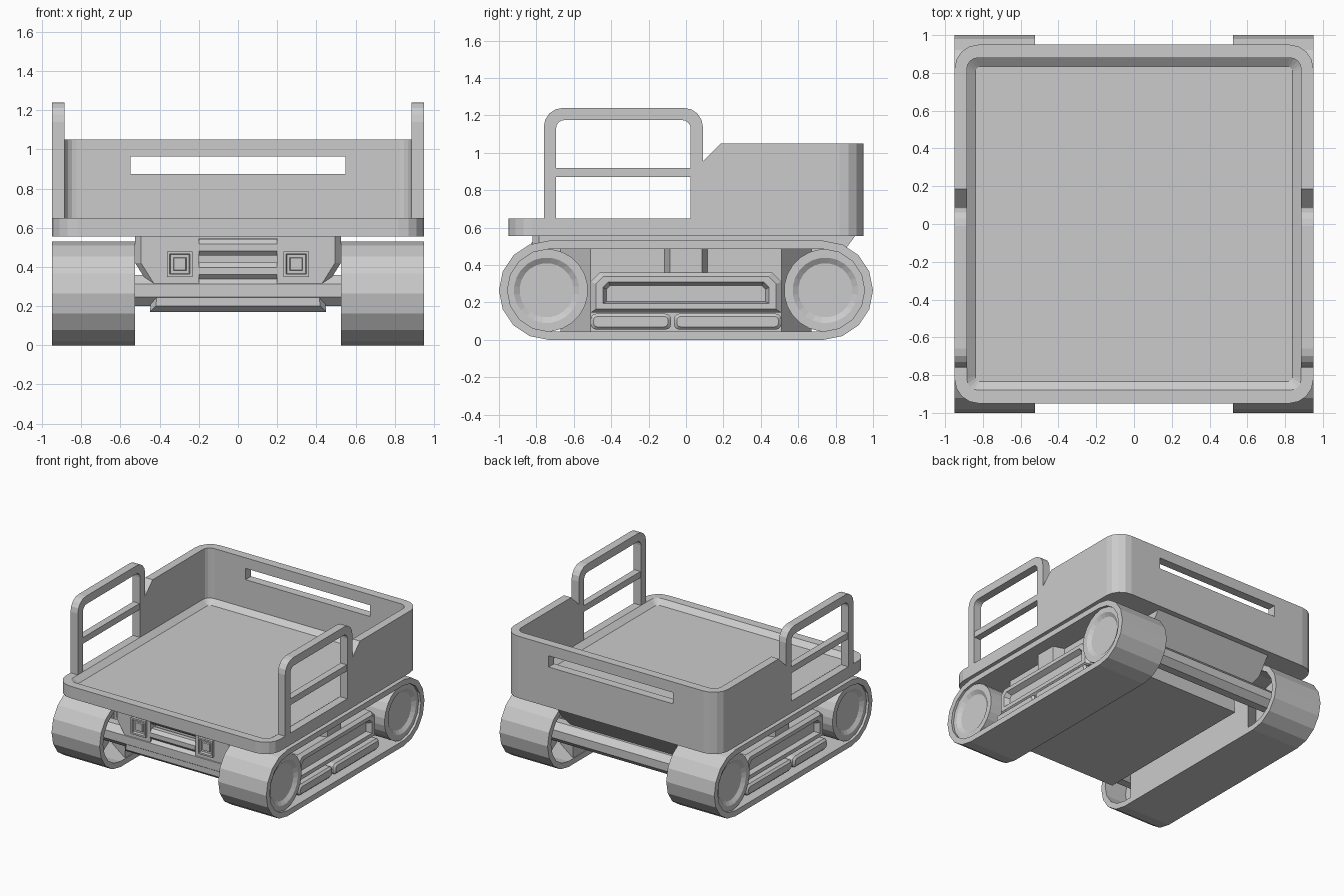
import bpy
import bmesh
from math import sin, cos, pi, radians

cube = bpy.data.objects.get("Cube")
if cube:
    bpy.data.objects.remove(cube, do_unlink=True)

GREY = (0.6, 0.6, 0.6, 1.0)
grey = bpy.data.materials.new("plain grey")
grey.use_nodes = True
grey.diffuse_color = GREY
grey.node_tree.nodes["Principled BSDF"].inputs["Base Color"].default_value = GREY


# ---- helpers: 2D outlines ----
def arc(cu, cv, r, start, end, n):
    return [(cu + r * cos(radians(start + (end - start) * i / n)),
             cv + r * sin(radians(start + (end - start) * i / n))) for i in range(n + 1)]


def circle(cu, cv, r, n):
    return arc(cu, cv, r, 180 / n, 360 + 180 / n, n)[:-1]


def rect(u0, u1, v0, v1):
    return [(u0, v0), (u1, v0), (u1, v1), (u0, v1)]


def round_rect(u0, u1, v0, v1, r, n=4):
    centres = rect(u0 + r, u1 - r, v0 + r, v1 - r)
    return [p for i, (u, v) in enumerate(centres)
            for p in arc(u, v, r, 180 + 90 * i, 270 + 90 * i, n)]


def clipped_rect(half, v0, v1, c):
    return [(-half, v0), (half, v0), (half, v1 - c), (half - c, v1),
            (c - half, v1), (-half, v1 - c)]


def stadium(half, v, r, n=8):
    return arc(half, v, r, -90, 90, n) + arc(-half, v, r, 90, 270, n)


# ---- helpers: solids ----
def loft(name, axis, sections, ring=False, mirror=False):
    """Join outlines placed along an axis; a ring joins last to first."""
    place = {"x": lambda t, u, v: (t, u, v),
             "y": lambda t, u, v: (u, t, v),
             "z": lambda t, u, v: (u, v, t)}[axis]
    bm = bmesh.new()
    loops = [[bm.verts.new(place(t, u, v)) for u, v in pts] for t, pts in sections]
    pairs = list(zip(loops, loops[1:]))
    if ring:
        pairs.append((loops[-1], loops[0]))
    else:
        bm.faces.new(loops[0])
        bm.faces.new(loops[-1])
    for a, b in pairs:
        for i in range(len(a)):
            j = (i + 1) % len(a)
            bm.faces.new((a[i], a[j], b[j], b[i]))
    bmesh.ops.recalc_face_normals(bm, faces=bm.faces)
    mesh = bpy.data.meshes.new(name)
    bm.to_mesh(mesh)
    bm.free()
    mesh.materials.append(grey)
    obj = bpy.data.objects.new(name, mesh)
    bpy.context.collection.objects.link(obj)
    if mirror:
        mod = obj.modifiers.new("Mirror", "MIRROR")
        mod.use_mirror_merge = False
    return obj


def prism(name, axis, pts, a, b, mirror=False):
    return loft(name, axis, [(a, pts), (b, pts)], mirror=mirror)


def cut(obj, cutter):
    cutter.hide_render = True
    mod = obj.modifiers.new("Cut", "BOOLEAN")
    mod.operation = "DIFFERENCE"
    mod.solver = "EXACT"
    mod.object = cutter
    depsgraph = bpy.context.evaluated_depsgraph_get()
    mesh = bpy.data.meshes.new_from_object(obj.evaluated_get(depsgraph))
    obj.modifiers.clear()
    obj.data = mesh
    bpy.data.objects.remove(cutter, do_unlink=True)


# ---- cargo deck with a sunken bed ----
outer = round_rect(-0.95, 0.95, -0.95, 0.95, 0.13)
inner = round_rect(-0.885, 0.885, -0.88, 0.88, 0.06)
bed = round_rect(-0.84, 0.84, -0.835, 0.835, 0.03)
loft("deck", "z", [(0.555, outer), (0.65, outer), (0.65, inner), (0.615, bed)])

# ---- rear wall wrapping round the back, with a slot ----
wall = loft("rear_wall", "z",
            [(0.65, outer), (1.05, outer), (1.05, inner), (0.65, inner)], ring=True)
cut(wall, prism("wall_end_cutter", "x",
                [(-1.1, 0.6), (0.085, 0.6), (0.085, 0.95), (0.19, 1.055),
                 (0.19, 1.2), (-1.1, 1.2)], -1.1, 1.1))
cut(wall, prism("slot_cutter", "y", rect(-0.55, 0.55, 0.875, 0.965), 0.7, 1.1))

# ---- side rails ----
hoop = ([(0.09, 0.65)] + arc(-0.01, 1.14, 0.1, 0, 90, 4)
        + arc(-0.66, 1.14, 0.1, 90, 180, 4) + [(-0.76, 0.65), (-0.695, 0.65)]
        + arc(-0.65, 1.13, 0.045, 180, 90, 4) + arc(-0.02, 1.13, 0.045, 90, 0, 4)
        + [(0.025, 0.65)])
prism("side_rails", "x", hoop, 0.885, 0.95, mirror=True)
prism("rail_bars", "x", rect(-0.7, 0.03, 0.87, 0.92), 0.89, 0.945, mirror=True)

# ---- chassis: keel-shaped section, sloped tail, grille pocket ----
def hull(side, low):
    half = [(0.525 - side, 0.56), (0.525 - side, 0.42), (0.44 - side, 0.285),
            (0.45 - side, 0.17 + low)]
    return half + [(-u, v) for u, v in reversed(half)]


chassis = loft("chassis", "y", [(-0.82, hull(0.03, 0.03)), (-0.785, hull(0, 0)),
                                (0.95, hull(0, 0))])
cut(chassis, prism("tail_cutter", "x",
                   [(0.62, 0.1), (0.62, 0.3), (0.76, 0.36), (0.93, 0.59),
                    (1.1, 0.59), (1.1, 0.1)], -0.8, 0.8))
cut(chassis, prism("grille_cutter", "y", rect(-0.2, 0.2, 0.305, 0.545), -0.9, -0.755))

for name, z in (("upper", 0.5), ("lower", 0.38)):
    prism(name + "_grille_roller", "x", circle(-0.785, z, 0.046, 8), -0.2, 0.2)

# ---- headlights ----
def lamp(h):
    return rect(0.297 - h, 0.297 + h, 0.415 - h, 0.415 + h)


loft("headlights", "y", [(-0.8, lamp(0.065)), (-0.84, lamp(0.065)), (-0.84, lamp(0.052)),
                         (-0.805, lamp(0.045)), (-0.805, lamp(0.038)),
                         (-0.83, lamp(0.03))], mirror=True)

# ---- track belts ----
belt_out, belt_in = stadium(0.735, 0.265, 0.265), stadium(0.735, 0.265, 0.22)
loft("track_belts", "x", [(0.525, belt_out), (0.95, belt_out),
                          (0.95, belt_in), (0.525, belt_in)], ring=True, mirror=True)

# ---- wheels and axles ----
for name, y in (("front", -0.745), ("rear", 0.745)):
    def disc(r):
        return circle(y, 0.265, r, 24)
    loft(name + "_wheels", "x", [(0.72, disc(0.221)), (0.93, disc(0.221)), (0.93, disc(0.175)),
                                 (0.91, disc(0.145))], mirror=True)
    prism(name + "_axle", "x", circle(y, 0.28, 0.085, 8), -0.73, 0.73)

# ---- side pods inside the tracks ----
prism("pod_cores", "z", [(0.53, -0.67), (0.76, -0.51), (0.76, 0.51), (0.53, 0.67)],
      0.044, 0.486, mirror=True)
loft("pod_housings", "x", [(0.74, clipped_rect(0.51, 0.145, 0.36, 0.05)),
                           (0.85, clipped_rect(0.51, 0.145, 0.36, 0.05)),
                           (0.875, clipped_rect(0.48, 0.165, 0.34, 0.04)),
                           (0.875, clipped_rect(0.445, 0.195, 0.31, 0.03)),
                           (0.835, clipped_rect(0.425, 0.205, 0.29, 0.02))], mirror=True)
prism("pod_columns", "z", [(0.74, -0.12), (0.85, -0.085), (0.85, 0.085), (0.74, 0.12)],
      0.34, 0.486, mirror=True)

# ---- lower step bars ----
for name, y0, y1 in (("front", -0.51, -0.08), ("rear", -0.065, 0.51)):
    edge = round_rect(y0, y1, 0.055, 0.14, 0.03, 3)
    face = round_rect(y0 + 0.016, y1 - 0.016, 0.07, 0.125, 0.02, 3)
    loft(name + "_step_bars", "x", [(0.74, edge), (0.885, edge), (0.9, face)], mirror=True)
